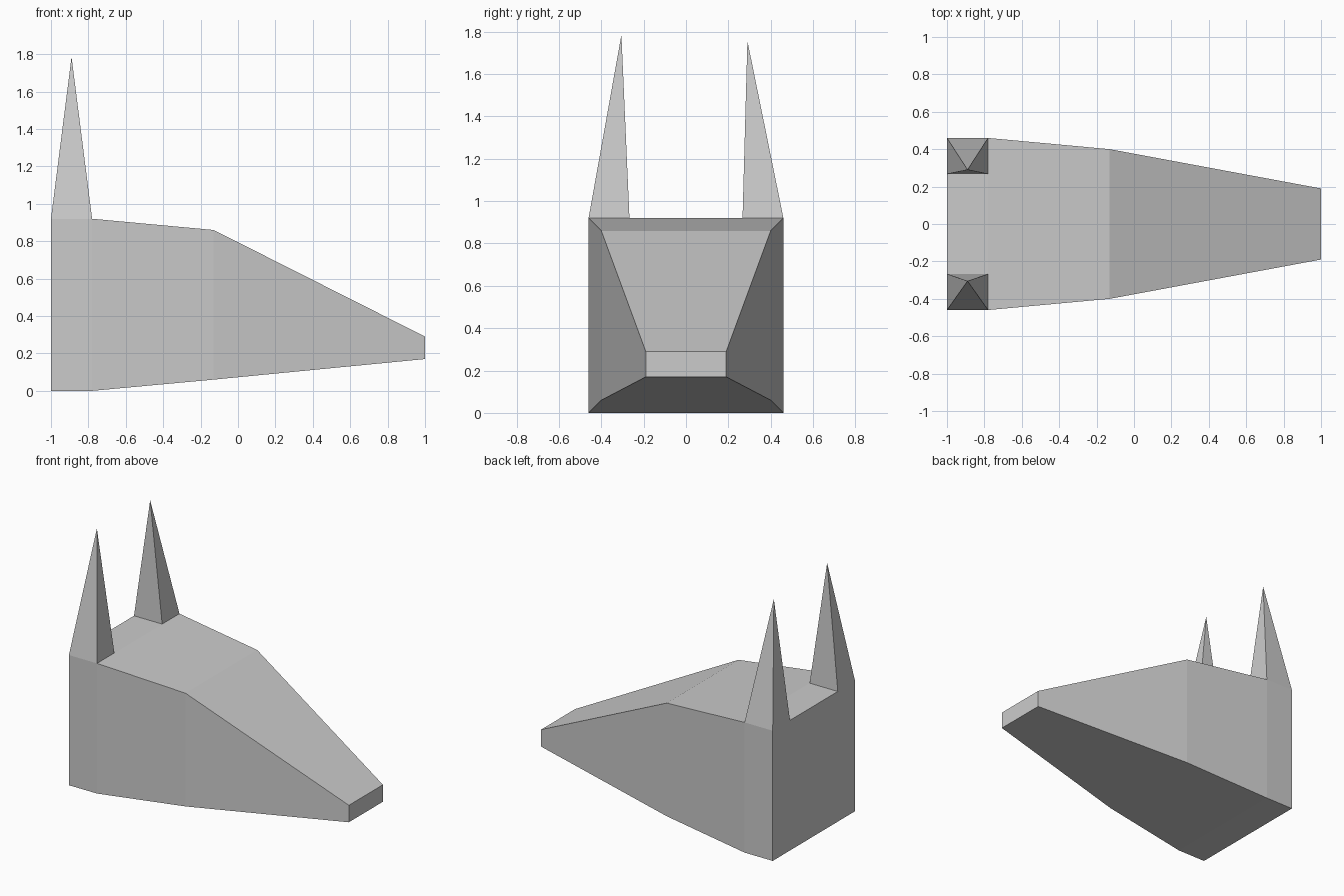
import bpy, bmesh

if "Cube" in bpy.data.objects:
    bpy.data.objects.remove(bpy.data.objects["Cube"])


def make_object(name, bm):
    bmesh.ops.recalc_face_normals(bm, faces=bm.faces[:])
    mesh = bpy.data.meshes.new(name)
    bm.to_mesh(mesh)
    bm.free()
    obj = bpy.data.objects.new(name, mesh)
    bpy.context.collection.objects.link(obj)
    return obj


EAR_IN = 0.267      # inner edge of the ear bases
HALF_W = 0.46
X_BACK, X_EAR = -1.0, -0.78

# Head: lofted sections (x, half width, bottom z, top z), from back to snout
sections = [
    (X_BACK, HALF_W, 0.0, 0.92),
    (X_EAR, HALF_W, 0.0, 0.92),
    (-0.13, 0.40, 0.06, 0.86),
    (1.0, 0.19, 0.17, 0.29),
]
bm = bmesh.new()
rings = []
for x, w, z0, z1 in sections:
    inner = w * EAR_IN / HALF_W
    ring = [(-w, z0), (w, z0), (w, z1), (inner, z1), (-inner, z1), (-w, z1)]
    rings.append([bm.verts.new((x, y, z)) for y, z in ring])
for s, (a, b) in enumerate(zip(rings, rings[1:])):
    for i in range(6):
        if s == 0 and i in (2, 4):
            continue  # open where the ears stand
        j = (i + 1) % 6
        bm.faces.new((a[i], a[j], b[j], b[i]))
bm.faces.new(rings[0])
bm.faces.new(rings[-1])
make_object("head", bm)


# Ears: four-sided spikes leaning inwards, slightly uneven tips
def ear(name, side, tip_y, tip_z):
    bm = bmesh.new()
    base = [bm.verts.new((x, side * y, 0.92)) for x, y in (
        (X_BACK, EAR_IN), (X_EAR, EAR_IN), (X_EAR, HALF_W), (X_BACK, HALF_W))]
    tip = bm.verts.new((-0.89, side * tip_y, tip_z))
    for i in range(4):
        bm.faces.new((base[i], base[(i + 1) % 4], tip))
    obj = make_object(name, bm)
    # Open base: make sure the sides face outwards
    mesh = obj.data
    if mesh.polygons[0].normal.y * side > 0:
        mesh.flip_normals()


ear("front_ear", -1, 0.305, 1.785)
ear("rear_ear", 1, 0.29, 1.757)
